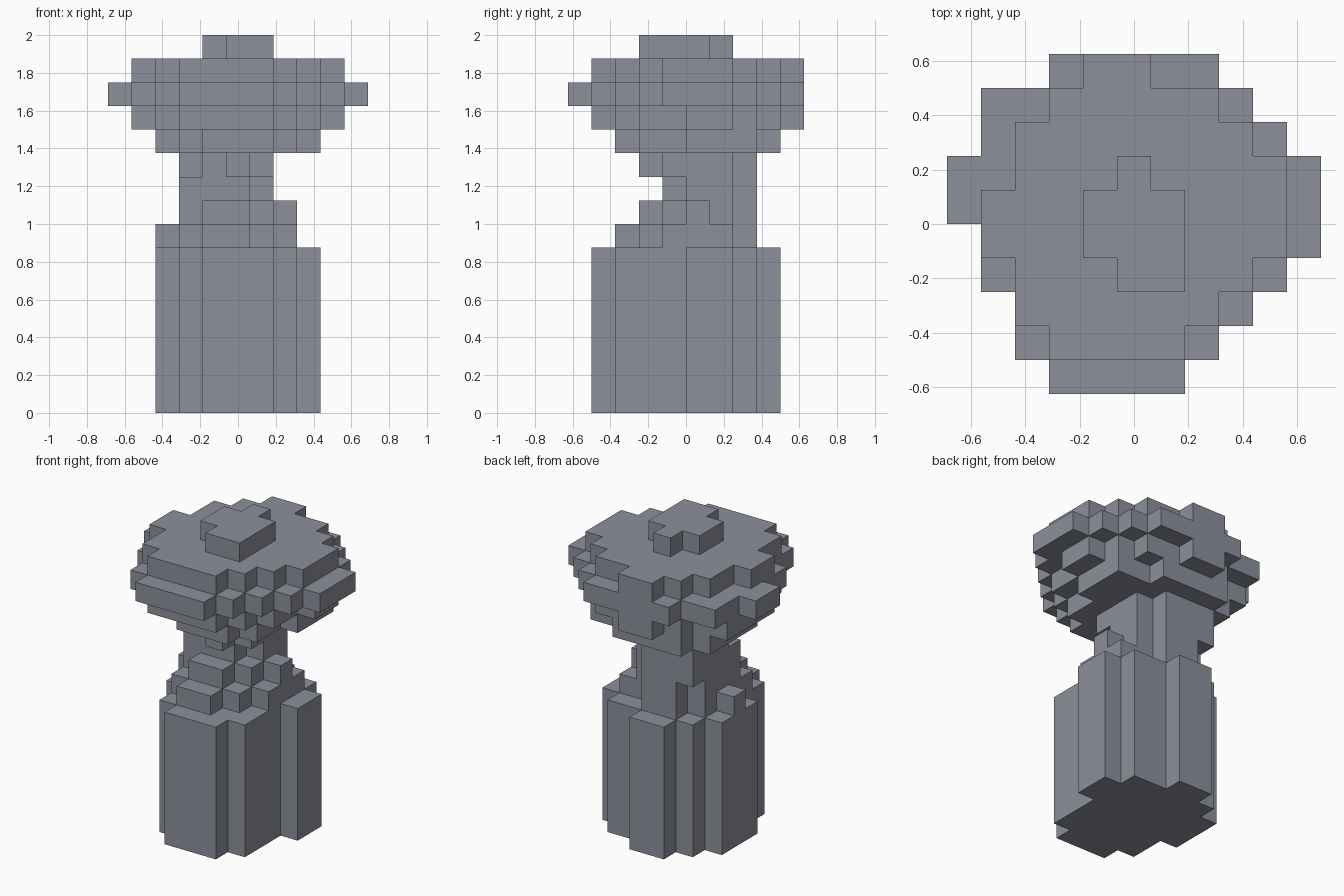
import bpy
import bmesh

UNIT = 0.125          # edge length of one block
COLUMNS, ROWS = 11, 10

cube = bpy.data.objects.get("Cube")
if cube:
    bpy.data.objects.remove(cube, do_unlink=True)

stone = bpy.data.materials.new("blue_grey_stone")
stone.use_nodes = True
colour = (0.262, 0.28, 0.33, 1.0)
stone.diffuse_color = colour
stone.node_tree.nodes["Principled BSDF"].inputs["Base Color"].default_value = colour


def slab(name, bottom, height, first_row, spans):
    """Extrude a stepped footprint: one (start, end) column span per row, front to back."""
    bm = bmesh.new()
    for row, (start, end) in enumerate(spans, first_row):
        for column in range(start, end):
            corners = [(column, row), (column + 1, row),
                       (column + 1, row + 1), (column, row + 1)]
            bm.faces.new([bm.verts.new(((x - COLUMNS / 2) * UNIT,
                                        (y - ROWS / 2) * UNIT,
                                        bottom * UNIT)) for x, y in corners])
    bmesh.ops.remove_doubles(bm, verts=bm.verts[:], dist=UNIT / 100)
    # Merge the cells into one outline, then raise it
    bmesh.ops.dissolve_limit(bm, angle_limit=0.01, verts=bm.verts[:], edges=bm.edges[:])
    raised = bmesh.ops.extrude_face_region(bm, geom=bm.faces[:], use_keep_orig=True)
    top = [v for v in raised["geom"] if isinstance(v, bmesh.types.BMVert)]
    bmesh.ops.translate(bm, verts=top, vec=(0, 0, height * UNIT))
    bmesh.ops.recalc_face_normals(bm, faces=bm.faces[:])
    mesh = bpy.data.meshes.new(name)
    bm.to_mesh(mesh)
    bm.free()
    mesh.materials.append(stone)
    obj = bpy.data.objects.new(name, mesh)
    bpy.context.scene.collection.objects.link(obj)
    return obj


# Tall pedestal
slab("pedestal", 0, 7, 1,
     [(4, 7), (3, 8), (3, 8), (2, 8), (2, 9), (2, 9), (3, 8), (4, 6)])

# Two steps on top of the pedestal
slab("lower_step", 7, 1, 2,
     [(4, 6), (3, 7), (3, 8), (2, 8), (3, 8), (4, 6)])
slab("upper_step", 8, 1, 3,
     [(4, 6), (3, 7), (3, 8), (3, 7), (4, 6)])

# Neck with an overhang at the front
slab("lower_neck", 9, 1, 4,
     [(3, 6), (3, 7), (3, 7), (3, 6)])
slab("upper_neck", 10, 1, 3,
     [(5, 6), (4, 7), (3, 7), (3, 7), (3, 6)])

# Rounded head, from its underside to the cap
slab("head_underside", 11, 1, 2,
     [(4, 7), (3, 8), (2, 8), (2, 9), (2, 9), (2, 9), (3, 7)])
slab("head_lower", 12, 1, 1,
     [(3, 7), (2, 8), (2, 9), (1, 9), (1, 10), (1, 10), (1, 9), (3, 8), (4, 6)])
slab("head_rim", 13, 1, 0,
     [(3, 7), (2, 8), (2, 9), (1, 10), (1, 11),
      (0, 11), (0, 11), (1, 10), (1, 9), (3, 8)])
slab("head_upper", 14, 1, 1,
     [(3, 7), (2, 8), (2, 9), (1, 10), (1, 10), (2, 10), (2, 9), (3, 8), (4, 6)])
slab("head_cap", 15, 1, 3,
     [(5, 7), (4, 7), (4, 7), (5, 6)])
